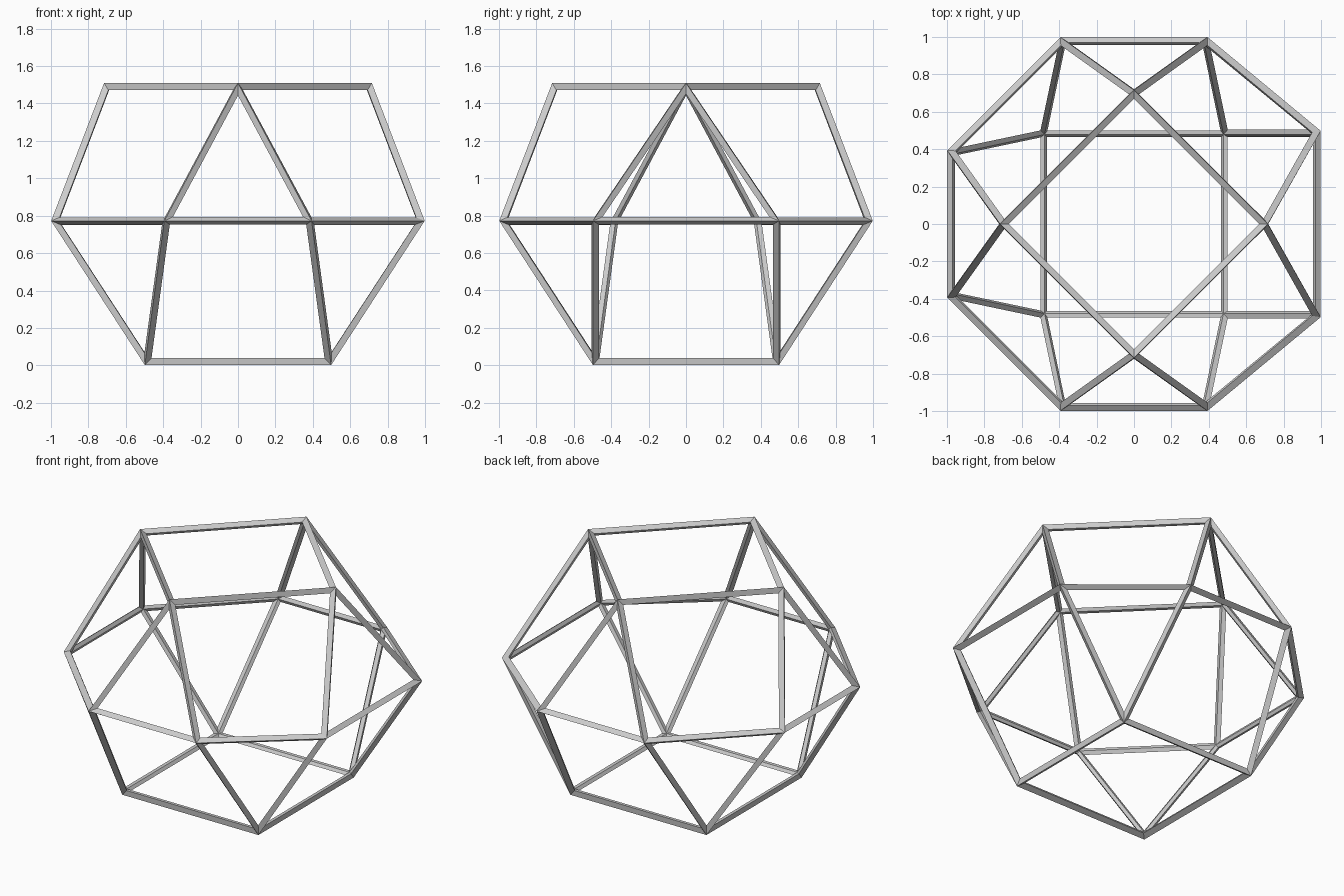
import bpy, bmesh

if "Cube" in bpy.data.objects:
    bpy.data.objects.remove(bpy.data.objects["Cube"])

# Levels of the cage: bottom square, eight-point belt, turned top square
S, T = 0.488, 0.702
LONG, SHORT, RIGHT = 0.977, 0.385, 0.488
bottom = [(-S, -S), (S, -S), (S, S), (-S, S)]
belt = [(-SHORT, -LONG), (SHORT, -LONG), (LONG, -RIGHT), (LONG, RIGHT),
        (SHORT, LONG), (-SHORT, LONG), (-LONG, SHORT), (-LONG, -SHORT)]
top = [(0, -T), (T, 0), (0, T), (-T, 0)]

bm = bmesh.new()


def level(points, z):
    return [bm.verts.new((x, y, z)) for x, y in points]


b, r, t = level(bottom, 0.02), level(belt, 0.772), level(top, 1.49)

# Caps, then the four repeating groups of side panels
bm.faces.new(b[::-1])
bm.faces.new(t)
for k in range(4):
    n = (k + 1) % 4
    r0, r1, r2 = r[2 * k], r[2 * k + 1], r[(2 * k + 2) % 8]
    bm.faces.new((b[k], b[n], r1, r0))
    bm.faces.new((b[n], r2, r1))
    bm.faces.new((r0, r1, t[k]))
    bm.faces.new((r1, r2, t[n], t[k]))

mesh = bpy.data.meshes.new("polyhedron_frame")
bm.to_mesh(mesh)
bm.free()
frame = bpy.data.objects.new("polyhedron_frame", mesh)
bpy.context.collection.objects.link(frame)

# Turn every edge into a thin four-sided strut
wire = frame.modifiers.new("struts", 'WIREFRAME')
wire.thickness = 0.046
wire.offset = 0
wire.use_even_offset = True
wire.use_replace = True
